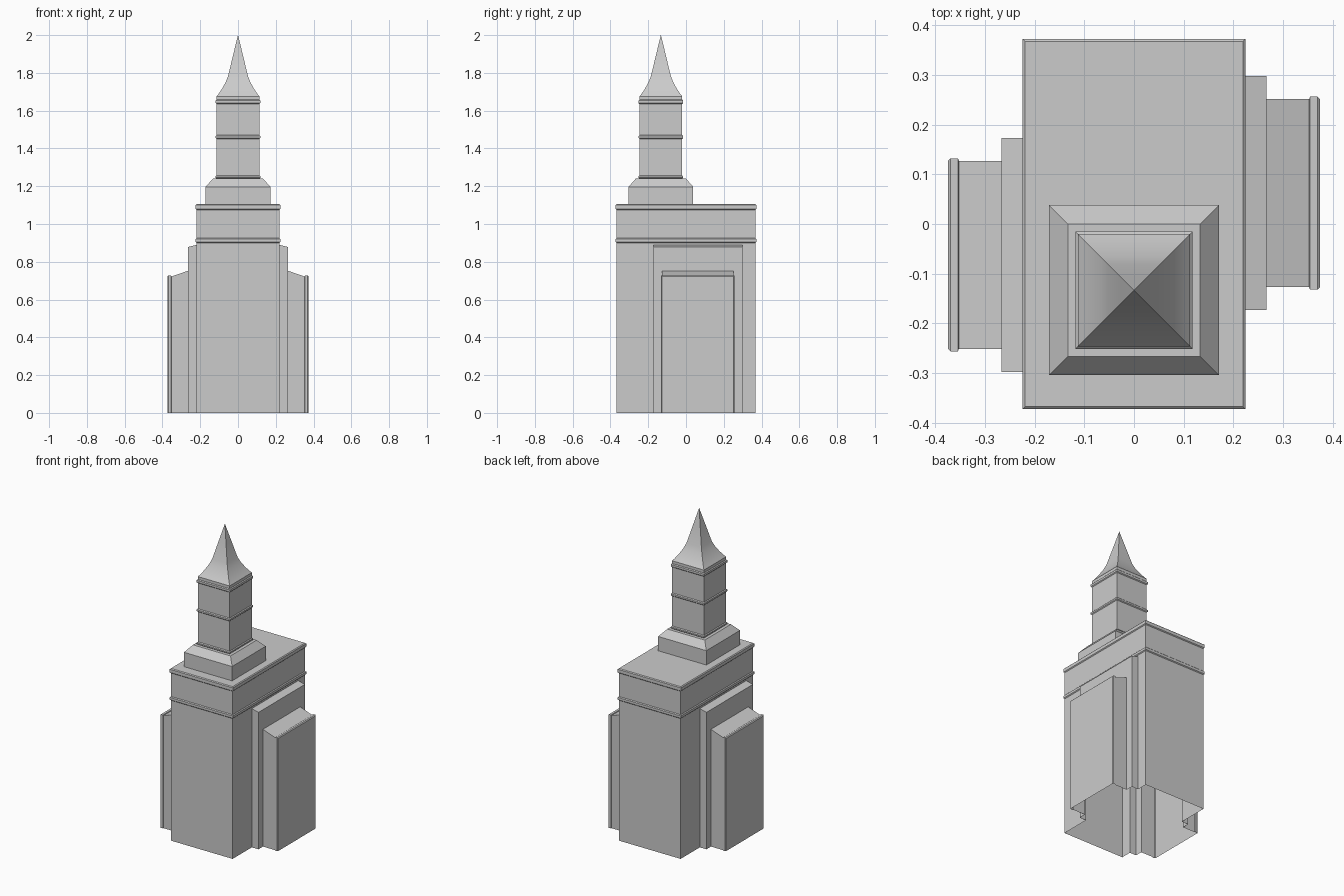
import bpy
import bmesh

cube = bpy.data.objects.get("Cube")
if cube:
    bpy.data.objects.remove(cube, do_unlink=True)

stone = bpy.data.materials.new("pale_grey_stone")
stone.use_nodes = True
GREY = (0.6, 0.6, 0.6, 1)
stone.diffuse_color = GREY
stone.node_tree.nodes["Principled BSDF"].inputs["Base Color"].default_value = GREY


def loft(name, sections, closed=True, cap=True, smooth=False):
    """Skin consecutive four-point sections, then cap the last one."""
    bm = bmesh.new()
    rows = [[bm.verts.new(p) for p in s] for s in sections]
    for a, b in zip(rows, rows[1:]):
        for i in range(4 if closed else 3):
            j = (i + 1) % 4
            bm.faces.new((a[i], a[j], b[j], b[i]))
    if cap:
        bm.faces.new(rows[-1])
    bmesh.ops.remove_doubles(bm, verts=bm.verts, dist=0.0001)
    mesh = bpy.data.meshes.new(name)
    bm.to_mesh(mesh)
    bm.free()
    mesh.materials.append(stone)
    obj = bpy.data.objects.new(name, mesh)
    bpy.context.collection.objects.link(obj)
    if smooth:
        bpy.ops.object.select_all(action='DESELECT')
        obj.select_set(True)
        bpy.context.view_layer.objects.active = obj
        bpy.ops.object.shade_smooth_by_angle()
    return obj


def ring(hx, hy, z, cy=0):
    return [(-hx, cy - hy, z), (hx, cy - hy, z), (hx, cy + hy, z), (-hx, cy + hy, z)]


def band(z0, z1, out=0.005):
    """Profile of a chamfered string course as (offset, height) pairs."""
    c = 0.005
    return [(0, z0), (out, z0 + c), (out, z1 - c), (0, z1)]


# Main block
BX, BY, LOW = 0.219, 0.367, 0.9
body = band(LOW, 0.925) + band(1.075, 1.105)
loft("upper_block", [ring(BX + d, BY + d, z) for d, z in body])
for name, s in (("front_wall", 1), ("back_wall", -1)):
    loft(name, [[(s * x, -s * BY, z) for x, z in
                 ((-BX, 0), (BX, 0), (BX, LOW), (-BX, LOW))]])


# Side walls with stepped wings, hollow and open underneath
def arch(s, x, y0, y1, z):
    return [(s * x, s * y, h) for y, h in ((y0, 0), (y0, z), (y1, z), (y1, 0))]


Y0, Y1 = -0.127, 0.251
steps = [(BX, -BY, BY, LOW),
         (BX, -0.173, 0.298, 0.89), (0.266, -0.173, 0.298, 0.878),
         (0.266, Y0, Y1, 0.752), (0.352, Y0, Y1, 0.722)]
for x, out in ((0.354, 0.005), (0.369, 0.005), (0.374, 0)):
    steps.append((x, Y0 - out, Y1 + out, 0.722 + out))
for name, s in (("left_wing", 1), ("right_wing", -1)):
    obj = loft(name, [arch(s, *p) for p in steps], closed=False)
    obj.data.flip_normals()

# Tower
TY, TH = -0.133, 0.113


def tower_part(name, profile, **kw):
    loft(name, [ring(h, h, z, TY) for h, z in profile], **kw)


tower_part("tower_plinth", [(0.171, 1.105), (0.171, 1.197), (0.133, 1.24)])
shaft = band(1.24, 1.258) + band(1.45, 1.47) + band(1.635, 1.658) + [(0, 1.676)]
tower_part("tower_shaft", [(TH + d, z) for d, z in shaft], cap=False)

# Flared spire
tower_part("spire", [(TH, 1.676), (0.104, 1.687), (0.085, 1.715), (0.066, 1.75),
                     (0.053, 1.782), (0.027, 1.89), (0.0005, 2.0)], smooth=True)
